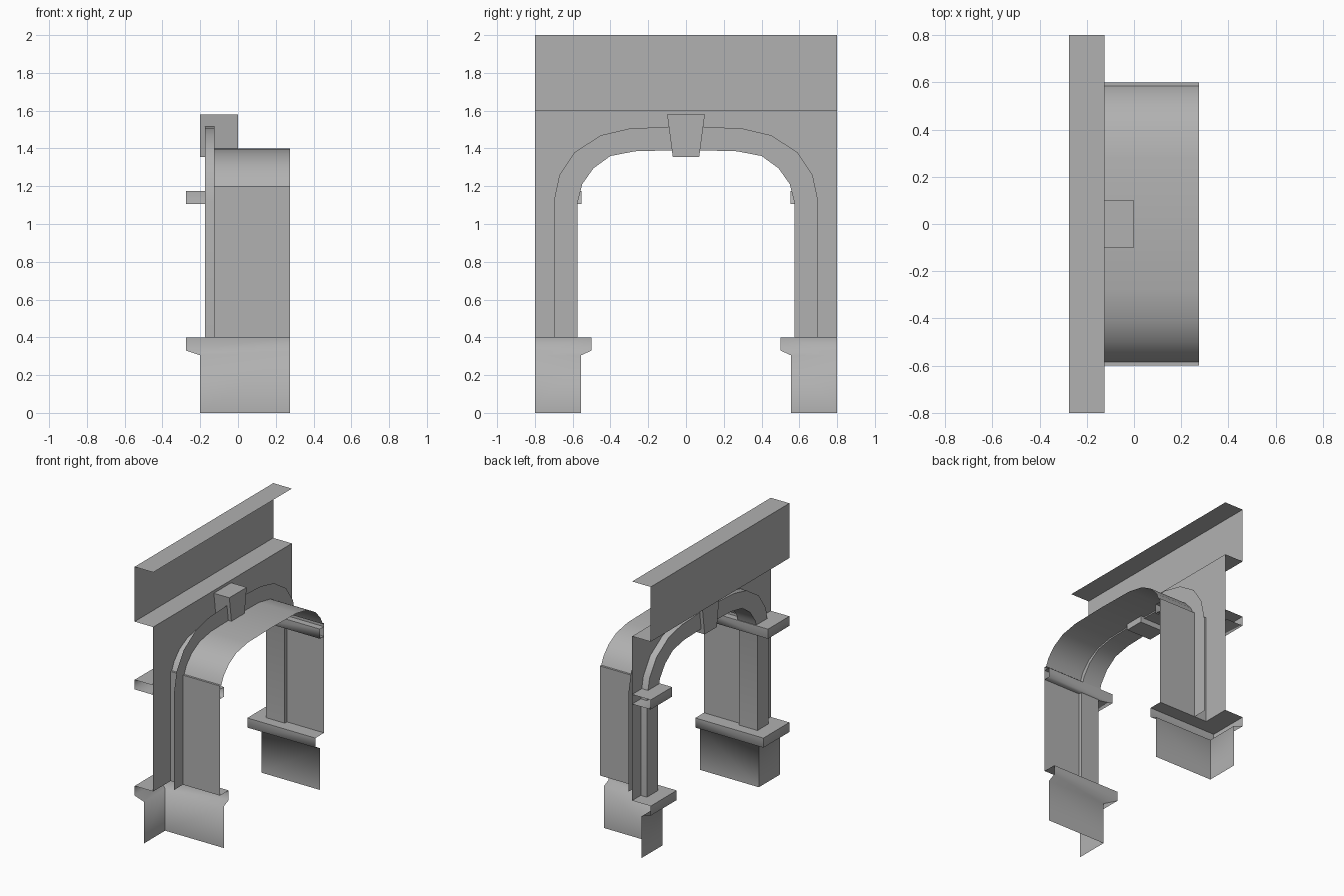
import bpy, math

if "Cube" in bpy.data.objects:
    bpy.data.objects.remove(bpy.data.objects["Cube"])

stone = bpy.data.materials.new("stone")
stone.diffuse_color = (0.44, 0.44, 0.44, 1)
stone.use_nodes = True
stone.node_tree.nodes["Principled BSDF"].inputs["Base Color"].default_value = stone.diffuse_color


def make(name, verts, faces, smooth=False):
    me = bpy.data.meshes.new(name)
    me.from_pydata(verts, [], faces)
    me.materials.append(stone)
    me.update()
    ob = bpy.data.objects.new(name, me)
    bpy.context.collection.objects.link(ob)
    if smooth:
        bpy.ops.object.select_all(action='DESELECT')
        ob.select_set(True)
        bpy.context.view_layer.objects.active = ob
        bpy.ops.object.shade_smooth_by_angle(angle=math.radians(35))
    return ob


def loft(name, rows, smooth=False):
    """Skin consecutive rows of points with quads."""
    n = len(rows[0])
    verts = [p for r in rows for p in r]
    faces = [(i * n + j, i * n + j + 1, (i + 1) * n + j + 1, (i + 1) * n + j)
             for i in range(len(rows) - 1) for j in range(n - 1)]
    return make(name, verts, faces, smooth)


def both_sides(half):
    """Mirror a half outline (y, z) from +y over to -y."""
    return half + [(-y, z) for y, z in reversed(half) if y > 0]


def corner_trim(name, profile):
    """Wrap a profile of (front x, reveal y, z) round the pier corner, on both piers."""
    rows = [[(BACK, y, z), (x, y, z), (x, 0.8, z)] for x, y, z in profile]
    ob = loft(name, rows)
    # Soft shading down the profile, crisp at the top edge and the corner
    for p in ob.data.polygons:
        p.use_smooth = True
    for e in ob.data.edges:
        a, b = e.vertices
        e.use_edge_sharp = (a % 3 == 1 and b % 3 == 1) or (a // 3 == 1 and b // 3 == 1)
    ob.modifiers.new("Mirror", 'MIRROR').use_axis = (False, True, False)
    return ob


WALL, BACK = -0.125, 0.275

# Arched reveal running back from the wall
arch = both_sides([(0.6, 0.4), (0.6, 1.2), (0.585, 1.2), (0.56, 1.255), (0.50, 1.32),
                   (0.41, 1.37), (0.28, 1.395), (0.0, 1.4)])
loft("arch_reveal", [[(WALL, y, z), (BACK, y, z)] for y, z in arch], smooth=True)

# Wall face around the opening
outline = arch + [(-0.8, 0.4), (-0.8, 1.6), (0.8, 1.6), (0.8, 0.4)]
make("wall", [(WALL, y, z) for y, z in outline], [range(len(outline))])

# Projecting band above the wall
band = [(WALL, 1.6), (-0.275, 1.6), (-0.275, 2.0), (WALL, 2.0)]
loft("top_band", [[(x, 0.8, z), (x, -0.8, z)] for x, z in band])

# Arch moulding: outer rim stops at the wall, inner rim runs on to a back face
inner = both_sides([(0.575, 0.4), (0.575, 1.11), (0.55, 1.21), (0.49, 1.295),
                    (0.40, 1.36), (0.27, 1.385), (0.08, 1.39)])
outer = both_sides([(0.70, 0.4), (0.70, 1.12), (0.67, 1.26), (0.59, 1.38),
                    (0.45, 1.47), (0.30, 1.505), (0.09, 1.515)])
f, b = -0.175, -0.025
loft("arch_moulding", [[(WALL, *o), (f, *o), (f, *i), (b, *i), (b, *o)]
                       for i, o in zip(inner, outer)], smooth=True)

# Keystone
trapezoid = [(0.07, 1.355), (0.1, 1.58), (-0.1, 1.58), (-0.07, 1.355)]
make("keystone", [(x, y, z) for x in (0.0, -0.2) for y, z in trapezoid],
     [(0, 1, 2, 3), (7, 6, 5, 4)] +
     [(4 + i, 4 + (i + 1) % 4, (i + 1) % 4, i) for i in range(4)])

# Pier bases with ledge, and impost bands
corner_trim("pier_base", [(WALL, 0.6, 0.4), (-0.275, 0.5, 0.4), (-0.275, 0.5, 0.33),
                          (-0.2, 0.555, 0.305), (-0.2, 0.555, 0.0)])
corner_trim("impost", [(WALL, 0.6, 1.175), (-0.275, 0.553, 1.175),
                       (-0.275, 0.553, 1.105), (WALL, 0.6, 1.105)])
